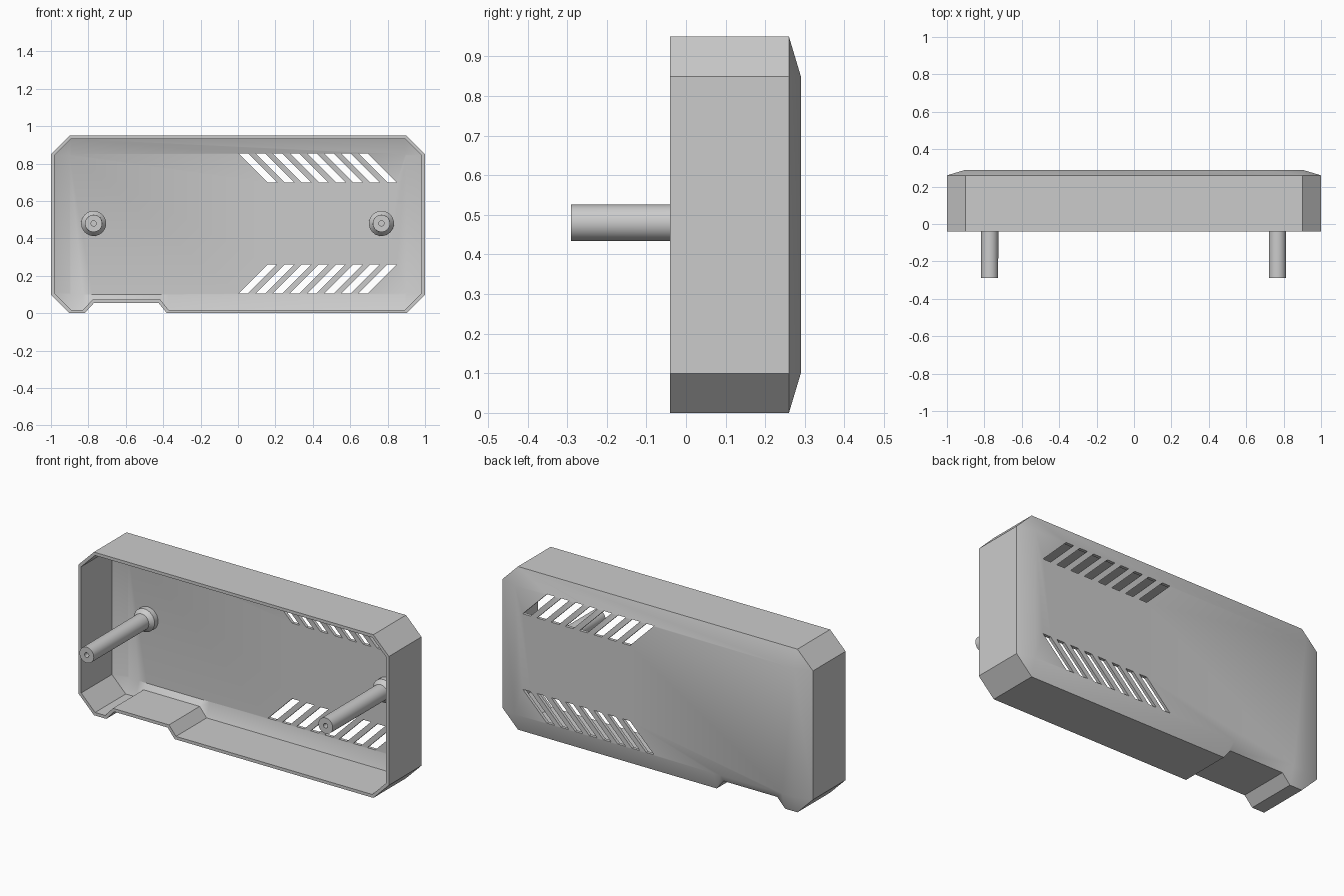
import bpy, bmesh, math
from mathutils import Vector, Matrix

cube = bpy.data.objects.get("Cube")
if cube:
    bpy.data.objects.remove(cube)

W, H, CUT, WALL = 1.0, 0.95, 0.1, 0.018
FRONT, SIDE_END, BACK = -0.04, 0.26, 0.29

grey = bpy.data.materials.new("light grey plastic")
grey.use_nodes = True
grey.diffuse_color = (0.6, 0.6, 0.6, 1)
grey.node_tree.nodes["Principled BSDF"].inputs["Base Color"].default_value = (0.6, 0.6, 0.6, 1)


def make_object(name, bm):
    bmesh.ops.remove_doubles(bm, verts=bm.verts, dist=1e-5)
    bmesh.ops.recalc_face_normals(bm, faces=bm.faces)
    mesh = bpy.data.meshes.new(name)
    bm.to_mesh(mesh)
    bm.free()
    mesh.materials.append(grey)
    obj = bpy.data.objects.new(name, mesh)
    bpy.context.collection.objects.link(obj)
    return obj


def activate(obj):
    bpy.ops.object.select_all(action="DESELECT")
    obj.select_set(True)
    bpy.context.view_layer.objects.active = obj


def inset(points, d):
    """Offset a counter-clockwise outline inward with mitred corners."""
    result = []
    for i, p in enumerate(points):
        a = (p - points[i - 1]).normalized()
        b = (points[(i + 1) % len(points)] - p).normalized()
        na, nb = Vector((-a.y, a.x)), Vector((-b.y, b.x))
        result.append(p + (na + nb) * d / (1 + na.dot(nb)))
    return result


def clamp_to_back(points):
    """Pull an outline in to the flat rectangle of the back."""
    lx, lz = W - CUT, CUT
    return [Vector((max(-lx, min(lx, p.x)), max(lz, min(H - lz, p.y)))) for p in points]


# Octagonal outline with a cable notch in the bottom edge
outline = [Vector(p) for p in (
    (-W, CUT), (-W + CUT, 0), (-0.82, 0), (-0.77, 0.055), (-0.425, 0.055), (-0.38, 0),
    (W - CUT, 0), (W, CUT), (W, H - CUT), (W - CUT, H), (-W + CUT, H), (-W, H - CUT))]
inner = inset(outline, WALL)

# Hollow shell: back rectangle, outer wall, rim, inner wall, inner back
bm = bmesh.new()
rings = []
for pts, y in ((clamp_to_back(outline), BACK), (outline, SIDE_END), (outline, FRONT),
               (inner, FRONT), (inner, SIDE_END - WALL), (clamp_to_back(inner), BACK - WALL)):
    rings.append([bm.verts.new((p.x, y, p.y)) for p in pts])
n = len(outline)
for r0, r1 in zip(rings, rings[1:]):
    for i in range(n):
        j = (i + 1) % n
        bm.faces.new((r0[i], r0[j], r1[j], r1[i]))
bm.faces.new(rings[0])
bm.faces.new(rings[-1])
shell = make_object("case_shell", bm)

# Slanted vent slots, mirrored about the middle height
SLOTS, PITCH, SLOT_W, LOW, HIGH = 8, 0.0915, 0.05, 0.105, 0.26
bm = bmesh.new()
for k in range(SLOTS):
    x, slant = k * PITCH + 0.003, HIGH - LOW
    shape = ((x, LOW), (x + SLOT_W, LOW), (x + SLOT_W + slant, HIGH), (x + slant, HIGH))
    for flip in (False, True):
        ends = [[bm.verts.new((px, y, H + 0.01 - pz if flip else pz)) for px, pz in shape]
                for y in (0.2, 0.35)]
        bm.faces.new(ends[0])
        bm.faces.new(ends[1])
        for i in range(4):
            j = (i + 1) % 4
            bm.faces.new((ends[0][i], ends[0][j], ends[1][j], ends[1][i]))
cutter = make_object("slot_cutter", bm)
cutter.hide_render = True
cut = shell.modifiers.new("vents", "BOOLEAN")
cut.object, cut.operation, cut.solver = cutter, "DIFFERENCE", "EXACT"
activate(shell)
bpy.ops.object.modifier_apply(modifier=cut.name)
bpy.data.objects.remove(cutter)
bpy.ops.object.shade_smooth_by_angle(angle=math.radians(30))


# Screw posts: turned profile with a pilot hole and a flared foot
def screw_post(name, x, z):
    profile = ((0, -0.2), (0.014, -0.2), (0.014, -0.29), (0.046, -0.29), (0.047, 0.215),
               (0.067, 0.24), (0.067, BACK - WALL + 0.005), (0, BACK - WALL + 0.005))
    bm = bmesh.new()
    verts = [bm.verts.new((r, y, 0)) for r, y in profile]
    edges = [bm.edges.new(pair) for pair in zip(verts, verts[1:])]
    bmesh.ops.spin(bm, geom=verts + edges, axis=(0, 1, 0), cent=(0, 0, 0),
                   angle=math.tau, steps=32)
    bmesh.ops.transform(bm, matrix=Matrix.Translation((x, 0, z)), verts=bm.verts)
    post = make_object(name, bm)
    activate(post)
    bpy.ops.object.shade_smooth_by_angle(angle=math.radians(30))


screw_post("left_screw_post", 0.767, 0.48)
screw_post("right_screw_post", -0.772, 0.48)
